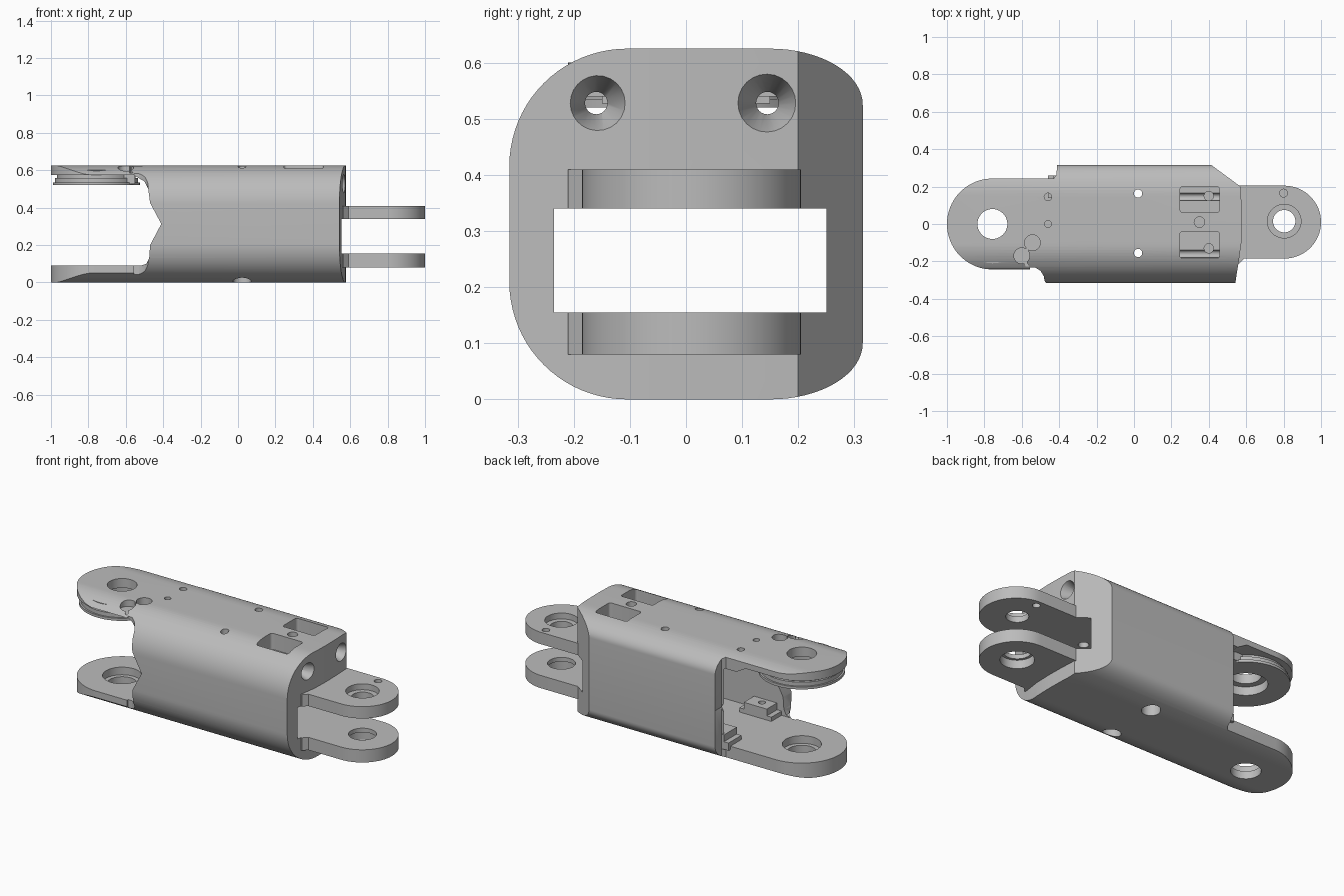
import bpy, bmesh, math
from mathutils import Matrix, Vector

cube = bpy.data.objects.get("Cube")
if cube:
    bpy.data.objects.remove(cube, do_unlink=True)

grey = bpy.data.materials.new("plain_grey")
grey.use_nodes = True
colour = (0.5, 0.5, 0.5, 1)
grey.diffuse_color = colour
grey.node_tree.nodes["Principled BSDF"].inputs["Base Color"].default_value = colour


def make(name, bm):
    bmesh.ops.recalc_face_normals(bm, faces=bm.faces)
    mesh = bpy.data.meshes.new(name)
    bm.to_mesh(mesh)
    bm.free()
    mesh.materials.append(grey)
    obj = bpy.data.objects.new(name, mesh)
    bpy.context.collection.objects.link(obj)
    return obj


def prism(name, pts, axis, lo, hi):
    """Extrude a 2D outline along an axis; pts are the other two axes in order."""
    bm = bmesh.new()
    def place(p):
        c = list(p)
        c.insert("xyz".index(axis), lo)
        return bm.verts.new(c)
    face = bm.faces.new([place(p) for p in pts])
    step = Vector([hi - lo if a == axis else 0 for a in "xyz"])
    new = bmesh.ops.extrude_face_region(bm, geom=[face])["geom"]
    bmesh.ops.translate(bm, vec=step, verts=[v for v in new if isinstance(v, bmesh.types.BMVert)])
    return make(name, bm)


def box(name, x, y, z):
    return prism(name, [(x[0], y[0]), (x[1], y[0]), (x[1], y[1]), (x[0], y[1])], "z", *z)


def rod(name, x, y, r, z, sides=40):
    return prism(name, arc(x, y, r, r, 0, 360 - 360 / sides, sides - 1), "z", *z)


def arc(cx, cy, rx, ry, a0, a1, n=12):
    angles = [math.radians(a0 + (a1 - a0) * i / n) for i in range(n + 1)]
    return [(cx + rx * math.cos(a), cy + ry * math.sin(a)) for a in angles]


def combine(target, tool, operation="DIFFERENCE"):
    mod = target.modifiers.new("combine", "BOOLEAN")
    mod.operation, mod.solver, mod.object = operation, "EXACT", tool
    bpy.context.view_layer.objects.active = target
    bpy.ops.object.modifier_apply(modifier=mod.name)
    bpy.data.objects.remove(tool, do_unlink=True)


# Rounded shell, trimmed to its plan outline
W, H = 0.315, 0.625
section = (arc(-0.105, 0.21, 0.21, 0.21, 180, 270, 20) + arc(0.15, 0.1, 0.165, 0.1, 270, 360, 16)
           + arc(0.15, H - 0.1, 0.165, 0.1, 0, 90, 16) + arc(-0.105, H - 0.21, 0.21, 0.21, 90, 180, 20))
body = prism("link_body", section, "x", -1.05, 0.7)
plan = (arc(-0.757, 0, 0.243, 0.243, 90, 270, 40)
        + [(-0.555, -0.243), (-0.555, -0.232), (-0.53, -0.232), (-0.5, -0.25), (-0.482, -0.28),
           (-0.475, -0.33), (0.54, -0.33), (0.55, -0.26), (0.56, -0.2), (0.574, -0.1), (0.577, 0),
           (0.575, 0.1), (0.57, 0.2), (0.4, 0.325), (-0.41, 0.325), (-0.415, 0.26), (-0.43, 0.243)])
combine(body, prism("plan", plan, "z", -0.1, 0.8), "INTERSECT")

# Gap between the rear arms, with the notched wall edge
notch = [(-1.1, 0.09), (-0.52, 0.09), (-0.49, 0.1), (-0.475, 0.13), (-0.47, 0.2), (-0.41, 0.313),
         (-0.47, 0.425), (-0.48, 0.5), (-0.5, 0.54), (-0.56, 0.575), (-1.1, 0.575)]
combine(body, prism("arm_gap", notch, "y", -0.4, 0.4))

# Fork, cavity and the opening between the prongs
fork = ([(0.5, -0.21), (0.565, -0.21), (0.59, -0.185)] + arc(0.803, 0.01, 0.197, 0.195, -90, 90, 32)
        + [(0.575, 0.205), (0.5, 0.205)])
combine(body, prism("fork", fork, "z", 0.08, 0.41), "UNION")
combine(body, box("cavity", (-0.7, 0.2), (-0.235, 0.25), (0.09, 0.54)))
combine(body, box("opening", (0.1, 1.1), (-0.235, 0.25), (0.155, 0.34)))

# Collar under the upper arm, and the mounting rails on the cavity floor
for r, z in ((0.21, (0.53, 0.6)), (0.222, (0.533, 0.558)), (0.232, (0.52, 0.535))):
    combine(body, rod("collar", -0.757, 0, r, z, 64), "UNION")
combine(body, box("collar_stop", (-0.63, -0.55), (-0.15, 0.15), (0.527, 0.59)), "UNION")
for y0, y1 in ((-0.25, -0.14), (0.14, 0.26)):
    combine(body, box("rail", (-0.43, -0.28), (y0, y1), (0.07, 0.155)), "UNION")
    combine(body, box("rail_step", (-0.46, -0.25), (y0, y1), (0.07, 0.115)), "UNION")
    combine(body, rod("rail_hole", -0.36, (y0 + y1) / 2, 0.02, (0.1, 0.2), 20))

# Bearing seats and vertical holes: x, y, radius, z range
holes = [
    (-0.757, 0, 0.08, (-0.1, 0.8)), (-0.757, 0, 0.105, (0.045, 0.2)), (-0.757, 0, 0.115, (0.45, 0.57)),
    (0.803, 0.015, 0.06, (0.2, 0.5)), (0.803, 0.015, 0.09, (0.375, 0.5)),
    (0.803, 0.015, 0.075, (0, 0.2)), (0.803, 0.015, 0.09, (0, 0.13)),
    (0.8, 0.165, 0.021, (0.3, 0.5)), (0.35, 0.01, 0.028, (0.3, 0.7)),
    (-0.46, 0.145, 0.02, (0.5, 0.7)), (-0.46, 0, 0.018, (0.5, 0.7)),
    (-0.543, -0.1, 0.042, (0.585, 0.7)), (-0.6, -0.17, 0.042, (0.585, 0.7)),
]
for y in (-0.155, 0.163):
    holes += [(0.022, y, 0.022, (0.4, 0.7)), (0.022, y, 0.05, (-0.1, 0.2))]
for x, y, r, z in holes:
    combine(body, rod("hole", x, y, r, z))

# Cable slit beside the upper arm
slit = [(-0.55, -0.1), (-0.61, -0.17), (-0.56, -0.26), (-0.545, -0.26), (-0.59, -0.17), (-0.535, -0.1)]
combine(body, prism("slit", slit, "z", 0.585, 0.7))

# Nut pockets in the top, with countersunk screw holes from the fork end
for y0, y1, ys, yn in ((-0.185, -0.04, -0.16, -0.13), (0.062, 0.2, 0.145, 0.15)):
    r = 0.015
    corners = ((0.456 - r, y1 - r, 0), (0.246 + r, y1 - r, 90), (0.246 + r, y0 + r, 180), (0.456 - r, y0 + r, 270))
    pocket = [p for x, y, a in corners for p in arc(x, y, r, r, a, a + 90, 5)]
    combine(body, prism("pocket", pocket, "z", 0.53, 0.7))
    combine(body, rod("nut_hole", 0.4, yn, 0.025, (0.45, 0.6), 20))
    combine(body, prism("screw_hole", arc(ys, 0.528, 0.02, 0.02, 0, 345, 23), "x", 0.15, 0.62))
    bm = bmesh.new()
    bmesh.ops.create_cone(bm, cap_ends=True, segments=24, radius1=0.02, radius2=0.062, depth=0.11,
                          matrix=Matrix.Translation((0.545, ys, 0.528)) @ Matrix.Rotation(math.pi / 2, 4, "Y"))
    combine(body, make("countersink", bm))

# Smooth shading on curves, crisp edges elsewhere
bpy.ops.object.select_all(action="DESELECT")
body.select_set(True)
bpy.context.view_layer.objects.active = body
bpy.ops.object.shade_smooth_by_angle(angle=math.radians(30))
